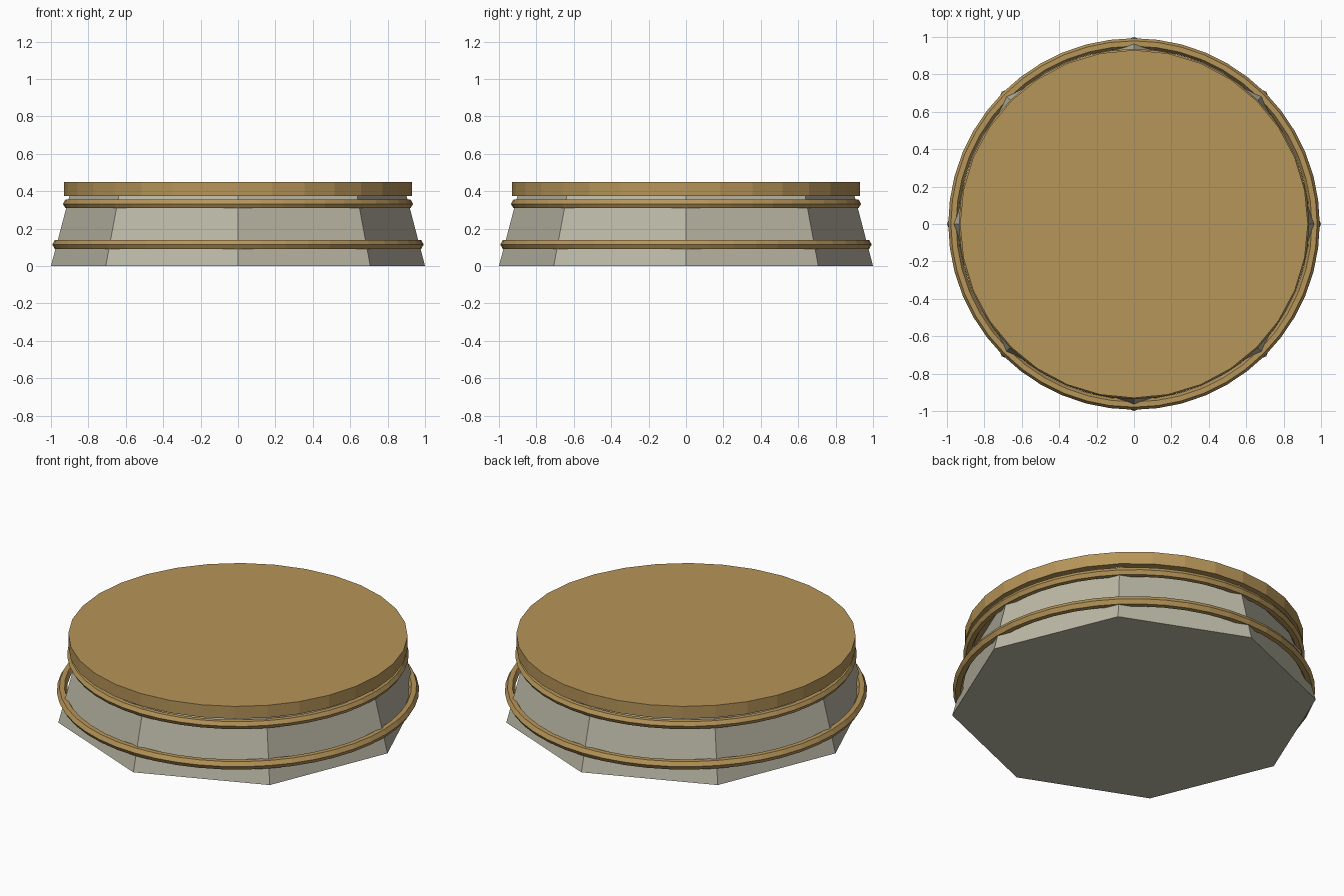
import bpy

if "Cube" in bpy.data.objects:
    bpy.data.objects.remove(bpy.data.objects["Cube"])


def material(name, color):
    m = bpy.data.materials.new(name)
    m.diffuse_color = (*color, 1)
    m.use_nodes = True
    m.node_tree.nodes["Principled BSDF"].inputs["Base Color"].default_value = m.diffuse_color
    return m


stone = material("pale_stone", (0.50, 0.48, 0.38))
bronze = material("bronze", (0.47, 0.30, 0.10))


def finish(name, mat):
    ob = bpy.context.object
    ob.name = name
    ob.data.materials.append(mat)
    return ob


# Tapered eight-sided base
BASE_H, R_BOTTOM, R_TOP = 0.38, 1.0, 0.90
bpy.ops.mesh.primitive_cone_add(vertices=8, radius1=R_BOTTOM, radius2=R_TOP,
                                depth=BASE_H, location=(0, 0, BASE_H / 2))
finish("octagonal_base", stone)

# Round top plate
bpy.ops.mesh.primitive_cylinder_add(vertices=32, radius=0.93, depth=0.075,
                                    location=(0, 0, 0.4125))
finish("top_plate", bronze)

# Two hexagonal-section trim rings
for name, radius, z, minor in (("lower_ring", 0.965, 0.115, 0.028),
                               ("upper_ring", 0.91, 0.332, 0.026)):
    bpy.ops.mesh.primitive_torus_add(major_segments=48, minor_segments=6,
                                     major_radius=radius, minor_radius=minor,
                                     location=(0, 0, z))
    finish(name, bronze)
